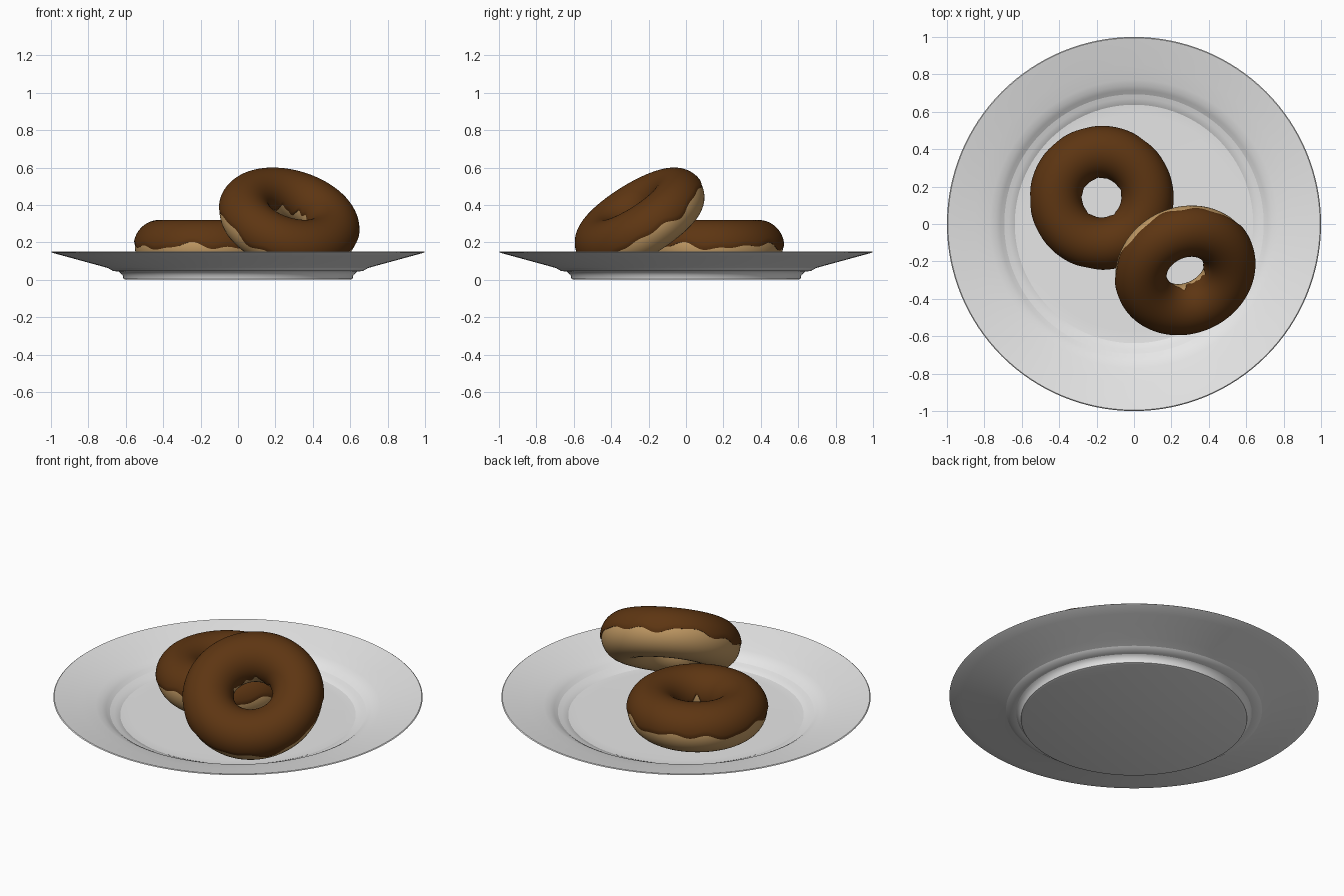
import bpy, bmesh, math
from mathutils import Vector, Matrix

if "Cube" in bpy.data.objects:
    bpy.data.objects.remove(bpy.data.objects["Cube"])

TAU = 2 * math.pi


def material(name, rgb):
    m = bpy.data.materials.new(name)
    m.diffuse_color = (*rgb, 1)
    m.use_nodes = True
    m.node_tree.nodes["Principled BSDF"].inputs["Base Color"].default_value = m.diffuse_color
    return m


WHITE = material("plate white", (0.8, 0.8, 0.8))
DOUGH = material("baked dough", (0.55, 0.33, 0.13))
ICING = material("chocolate icing", (0.11, 0.036, 0.006))


def finish(name, bm, mat, angle=40):
    bmesh.ops.recalc_face_normals(bm, faces=bm.faces)
    me = bpy.data.meshes.new(name)
    bm.to_mesh(me)
    bm.free()
    me.materials.append(mat)
    ob = bpy.data.objects.new(name, me)
    bpy.context.collection.objects.link(ob)
    bpy.ops.object.select_all(action='DESELECT')
    ob.select_set(True)
    bpy.context.view_layer.objects.active = ob
    bpy.ops.object.shade_smooth_by_angle(angle=math.radians(angle))
    return ob


def ring_surface(section, n):
    """Closed cross-section (function of angle -> list of (r, z)) swept round z."""
    bm = bmesh.new()
    rings = []
    for i in range(n):
        t = TAU * i / n
        rings.append([bm.verts.new((r * math.cos(t), r * math.sin(t), z))
                      for r, z in section(t)])
    k = len(rings[0])
    for i in range(n):
        a, b = rings[i], rings[(i + 1) % n]
        for j in range(k):
            bm.faces.new((a[j], b[j], b[(j + 1) % k], a[(j + 1) % k]))
    return bm


# Plate: foot, underside, thin lip, rim, well wall and floor
profile = [(0, 0), (0.60, 0), (0.612, 0.004), (0.617, 0.025), (0.635, 0.042), (0.67, 0.055),
           (0.75, 0.078), (0.85, 0.105), (0.93, 0.127), (0.992, 0.144), (1.0, 0.148),
           (0.995, 0.152), (0.93, 0.138), (0.85, 0.119), (0.77, 0.101), (0.738, 0.091),
           (0.715, 0.078), (0.69, 0.059), (0.67, 0.048), (0.64, 0.043), (0.58, 0.042), (0, 0.042)]
bm = bmesh.new()
verts = [bm.verts.new((r, 0, z)) for r, z in profile]
edges = [bm.edges.new(p) for p in zip(verts, verts[1:])]
bmesh.ops.spin(bm, geom=verts + edges, cent=(0, 0, 0), axis=(0, 0, 1),
               angle=TAU, steps=128, use_merge=False)
bmesh.ops.remove_doubles(bm, verts=bm.verts, dist=1e-5)
finish("plate", bm, WHITE, 50)

# Doughnuts
MAJOR, DOUGH_R, ICING_R = 0.245, 0.134, 0.140


def wave(t, seed):
    return (0.09 * math.sin(5 * t + seed) + 0.06 * math.sin(9 * t + 2.3 * seed)
            + 0.05 * math.sin(14 * t + 0.7 * seed))


def dough_section(t):
    return [(MAJOR + DOUGH_R * math.cos(TAU * j / 40), DOUGH_R * math.sin(TAU * j / 40))
            for j in range(40)]


def icing_section(seed):
    def section(t):
        lo = -0.02 + wave(t, seed)                       # outer icing edge
        hi = math.pi + 0.05 - 1.3 * wave(t, seed + 2)    # edge inside the hole
        pts = []
        for j in range(33):
            f = j / 32
            a = lo + (hi - lo) * f
            # rounded lip at both edges
            lip = min(1.0, min(f, 1 - f) * (hi - lo) / 0.12)
            bulge = math.sqrt(max(0.0, 1 - (1 - lip) ** 2))
            r = DOUGH_R + 0.002 + (ICING_R - DOUGH_R - 0.002) * bulge
            pts.append((MAJOR + r * math.cos(a), r * math.sin(a)))
        for j in range(32, -1, -1):                      # underside hidden in the dough
            a = lo + (hi - lo) * j / 32
            pts.append((MAJOR + (DOUGH_R - 0.004) * math.cos(a), (DOUGH_R - 0.004) * math.sin(a)))
        return pts
    return section


def doughnut(label, centre, up, seed):
    place = Matrix.Translation(centre) @ Vector(up).to_track_quat('Z', 'Y').to_matrix().to_4x4()
    body = finish(label + "_dough", ring_surface(dough_section, 96), DOUGH)
    top = finish(label + "_icing", ring_surface(icing_section(seed), 160), ICING, 60)
    for ob in (body, top):
        ob.matrix_world = place


doughnut("flat_doughnut", (-0.173, 0.14, 0.18), (0, 0, 1), 1.0)
doughnut("leaning_doughnut", (0.272, -0.245, 0.32), (0.245, -0.515, 0.82), 4.0)
